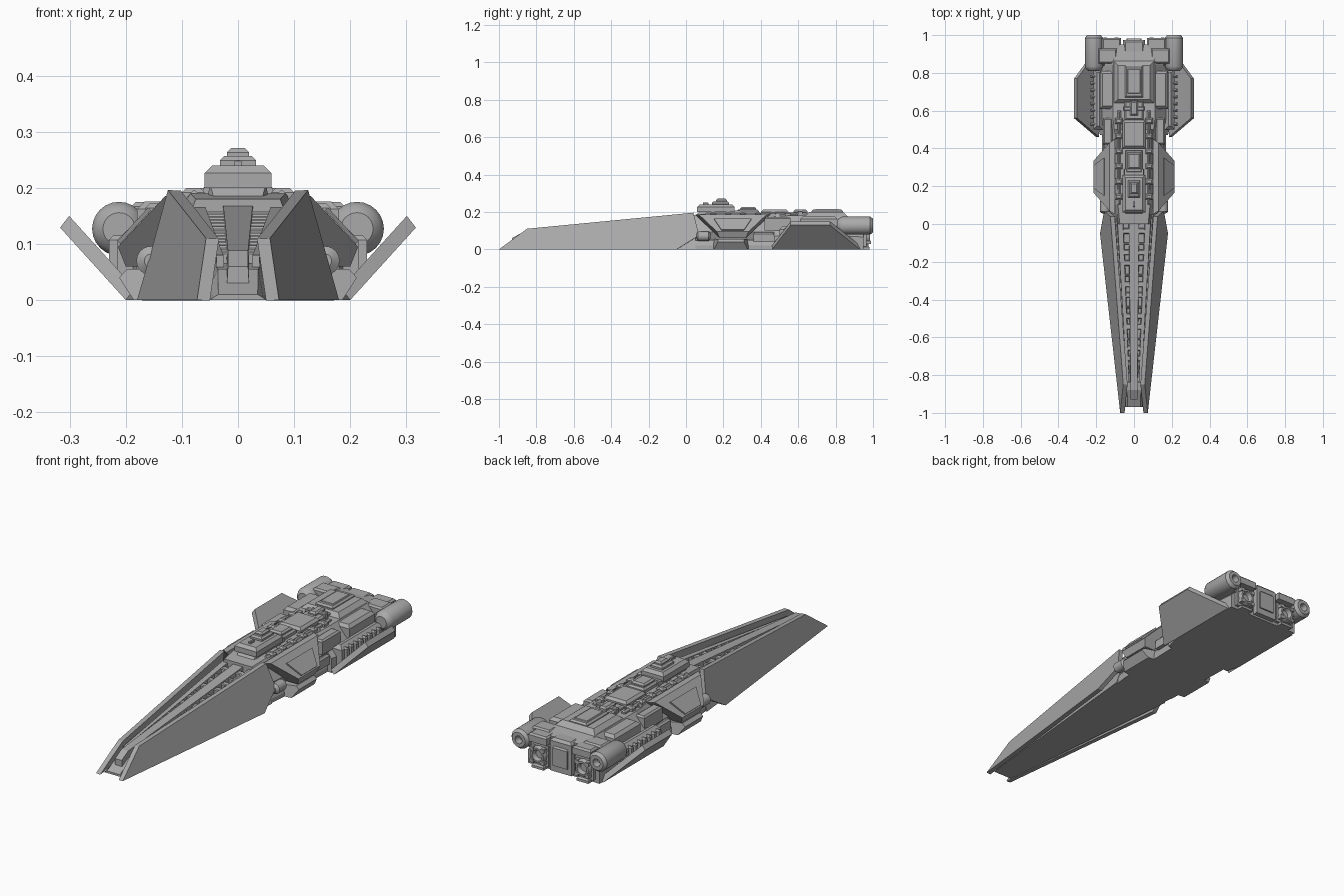
import bpy, bmesh, math

cube = bpy.data.objects.get("Cube")
if cube:
    bpy.data.objects.remove(cube, do_unlink=True)

TONE = (0.4, 0.4, 0.4, 1)
grey = bpy.data.materials.new("hull grey")
grey.use_nodes = True
grey.diffuse_color = TONE
grey.node_tree.nodes["Principled BSDF"].inputs["Base Color"].default_value = TONE


def solid(name, rings, mirror=False):
    """Skin rings of equal point count, cap both ends, optionally mirror in x."""
    bm = bmesh.new()
    loops = [[bm.verts.new(point) for point in ring] for ring in rings]
    for near, far in zip(loops, loops[1:]):
        for i in range(len(near)):
            bm.faces.new((near[i - 1], near[i], far[i], far[i - 1]))
    bm.faces.new(loops[0])
    bm.faces.new(loops[-1])
    bmesh.ops.recalc_face_normals(bm, faces=bm.faces)
    mesh = bpy.data.meshes.new(name)
    bm.to_mesh(mesh)
    bm.free()
    mesh.materials.append(grey)
    ob = bpy.data.objects.new(name, mesh)
    bpy.context.collection.objects.link(ob)
    if mirror:
        ob.modifiers.new("Mirror", 'MIRROR')
    return ob


def plate(name, outline, shift):
    """Mirrored slab: an outline and its copy moved by shift."""
    inner = [tuple(p + s for p, s in zip(point, shift)) for point in outline]
    return solid(name, [outline, inner], True)


def section(y, foot, waist, roof, top, base=0.0):
    """Six-sided cross-section; the waist sits two fifths of the way up."""
    middle = base + (top - base) * 2 / 5
    half = [(foot, base), (waist, middle), (roof, top)]
    return [(x, y, z) for x, z in half] + [(-x, y, z) for x, z in reversed(half)]


def bars(name, centre, rows):
    """Mirrored solid whose section points (x, z, half length) each span their own length."""
    return solid(name, [[(x, centre + side * half, z) for x, z, half in rows] for side in (-1, 1)], True)


def block(name, width, start, length, top, height=0.04, x=0.0, chamfer=0.008):
    """Box with a chamfered top; a sideways offset x also mirrors it."""
    def ring(z, inset):
        w, front, back = width / 2 - inset, start + inset, start + length - inset
        return [(x - w, front, z), (x + w, front, z), (x + w, back, z), (x - w, back, z)]
    return solid(name, [ring(top - height, 0), ring(top - chamfer, 0), ring(top, chamfer)], x > 0)


def turned(name, x, z, profile, sides=24):
    """Mirrored lathe of (y, radius) points round an axis along y."""
    angles = [math.tau * k / sides for k in range(sides)]
    ob = solid(name, [[(x + r * math.cos(a), y, z + r * math.sin(a)) for a in angles]
                      for y, r in profile], True)
    bpy.ops.object.select_all(action='DESELECT')
    ob.select_set(True)
    bpy.context.view_layer.objects.active = ob
    bpy.ops.object.shade_smooth_by_angle(angle=math.radians(35))


# Long leaning prow walls
prow_outline = [(.073, -1, 0), (.057, -.85, .11), (.125, .04, .196), (.158, .07, .075), (.18, -.05, 0)]
plate("prow_wall", prow_outline, shift=(-.023, 0, -.001))

# Deck, spine and ledges between the walls
solid("prow_deck", [
    section(y=-.97, foot=.05, waist=.045, roof=.035, top=.01),
    section(y=-.88, foot=.06, waist=.05, roof=.036, top=.055),
    section(y=.05, foot=.15, waist=.13, roof=.1, top=.15)])
solid("prow_spine", [
    section(y=-.93, foot=.02, waist=.02, roof=.018, top=.06),
    section(y=-.88, foot=.02, waist=.02, roof=.018, top=.088),
    section(y=.08, foot=.035, waist=.035, roof=.027, top=.175)])
ledge_tip = [(.024, -.84, .04), (.04, -.84, .04), (.038, -.84, .08), (.026, -.84, .08)]
ledge_root = [(.05, .05, .1), (.1, .05, .1), (.09, .05, .17), (.06, .05, .17)]
solid("prow_ledge", [ledge_tip, ledge_root], True)
RIBS = 15
for i in range(RIBS):
    t = (i + 1) / (RIBS + 1)
    block("prow_rib", x=.023 + .02 * t, width=.015 + .035 * t, start=.9 * t - .84,
          length=.03 if i % 3 else .012, top=.08 + .09 * t, chamfer=.004)

# Midship body
solid("midship_keel", [
    section(y=-.05, foot=.13, waist=.13, roof=.12, top=.045),
    section(y=.12, foot=.15, waist=.15, roof=.14, top=.05),
    section(y=.5, foot=.16, waist=.16, roof=.15, top=.05)])
solid("midship_body", [
    section(y=0, foot=.09, waist=.11, roof=.075, top=.18, base=.03),
    section(y=.1, foot=.12, waist=.14, roof=.085, top=.19, base=.03),
    section(y=.5, foot=.13, waist=.16, roof=.09, top=.19, base=.03)])
bars("side_sponson", .25, [
    (.1, .06, .07), (.1, .185, .2), (.13, .185, .18), (.214, .095, .085), (.2, .06, .07)])
bars("sponson_plate", .25, [
    (.21, .1, .06), (.155, .16, .1), (.16, .165, .1), (.215, .105, .06)])
bars("lower_sponson", .24, [
    (.1, 0, .1), (.1, .055, .1), (.198, .055, .07), (.212, .04, .07), (.186, 0, .09)])
turned("side_drum", .155, .07, [(.055, .012), (.065, .026), (.12, .026), (.13, .015)])
block("side_machinery", x=.15, width=.04, start=.36, length=.11, top=.09, height=.05)

# Rear body
solid("rear_body", [
    section(y=.47, foot=.18, waist=.18, roof=.1, top=.175),
    section(y=.55, foot=.2, waist=.2, roof=.11, top=.18),
    section(y=.84, foot=.2, waist=.2, roof=.11, top=.18),
    section(y=.95, foot=.195, waist=.195, roof=.1, top=.165)])
wing_outline = [(.2, .46, 0), (.317, .56, .129), (.317, .77, .129), (.2, .93, 0)]
plate("side_wing", wing_outline, shift=(-.016, 0, .021))
block("wing_machinery", x=.19, width=.05, start=.5, length=.32, top=.125, height=.1, chamfer=.018)
for i in range(8):
    block("wing_rib", x=.21, width=.04, start=.52 + .036 * i, length=.018, top=.115, height=.07)
block("shoulder_front", x=.14, width=.05, start=.42, length=.14, top=.172, height=.07)
block("shoulder_plate", x=.14, width=.08, start=.61, length=.2, top=.176, height=.06, chamfer=.014)
block("shoulder_rear", x=.14, width=.1, start=.85, length=.08, top=.175, height=.06)

# Command tower
solid("tower_base", [
    section(y=.04, foot=.05, waist=.05, roof=.04, top=.17, base=.1),
    section(y=.08, foot=.06, waist=.06, roof=.05, top=.208, base=.1),
    section(y=.29, foot=.06, waist=.06, roof=.05, top=.208, base=.1)])
block("tower_deck", width=.12, start=.06, length=.2, top=.24, chamfer=.014)
block("tower_cabin", width=.064, start=.14, length=.09, top=.257)
block("tower_cap", width=.04, start=.16, length=.06, top=.271)
block("sensor_mast", width=.012, start=.09, length=.03, top=.25, chamfer=.002)

# Dorsal blocks running aft
block("dorsal_collar", width=.09, start=.27, length=.12, top=.212)
block("dorsal_turret", width=.07, start=.29, length=.085, top=.226)
block("dorsal_house", width=.124, start=.4, length=.15, top=.212, chamfer=.012)
block("dorsal_channel", width=.1, start=.55, length=.1, top=.197)
block("dorsal_bridge", width=.11, start=.6, length=.022, top=.206, chamfer=.004)
block("dorsal_pipe", width=.04, start=.575, length=.075, top=.212)
block("aft_roof", width=.23, start=.63, length=.24, top=.2, height=.05, chamfer=.03)
block("aft_hatch", width=.096, start=.67, length=.17, top=.212)
block("aft_hatch_panel", width=.07, start=.69, length=.13, top=.215, chamfer=.003)
block("dorsal_rail", x=.078, width=.02, start=.1, length=.5, top=.195)
for i in range(6):
    block("rail_box", x=.08, width=.04, start=.13 + .08 * i, length=.03, top=.2)

# Stern
block("stern_block", width=.116, start=.85, length=.125, top=.17, height=.16, chamfer=.012)
block("stern_panel", width=.08, start=.9, length=.082, top=.14, height=.1, chamfer=.012)
block("stern_housing", x=.122, width=.1, start=.9, length=.065, top=.125, height=.11)
block("stern_upper", x=.12, width=.1, start=.9, length=.085, top=.168)
block("stern_foot", x=.122, width=.065, start=.92, length=.06, top=.02, height=.02)

# Main engines with four clamps each
ENGINE_X, ENGINE_Z, ENGINE_R = .122, .068, .042
turned("main_nozzle", ENGINE_X, ENGINE_Z, [
    (.93, ENGINE_R), (.975, ENGINE_R), (.985, .036), (.985, .027), (.965, .02), (.965, .01)], sides=12)
for k in range(4):
    angle = math.tau * (k + 0.5) / 4
    block("nozzle_clamp", x=ENGINE_X + ENGINE_R * math.cos(angle), width=.02, start=.94, length=.048,
          top=ENGINE_Z + ENGINE_R * math.sin(angle) + .01, height=.02, chamfer=.003)

# Outboard thruster pods
POD_R = .048
turned("thruster_pod", .212, .127, [
    (.81, POD_R * .6), (.82, POD_R * .85), (.835, POD_R), (.985, POD_R),
    (1, POD_R * .75), (1, POD_R * .4), (.97, POD_R * .3)])
block("pod_pylon", x=.18, width=.05, start=.84, length=.12, top=.15, height=.065)
